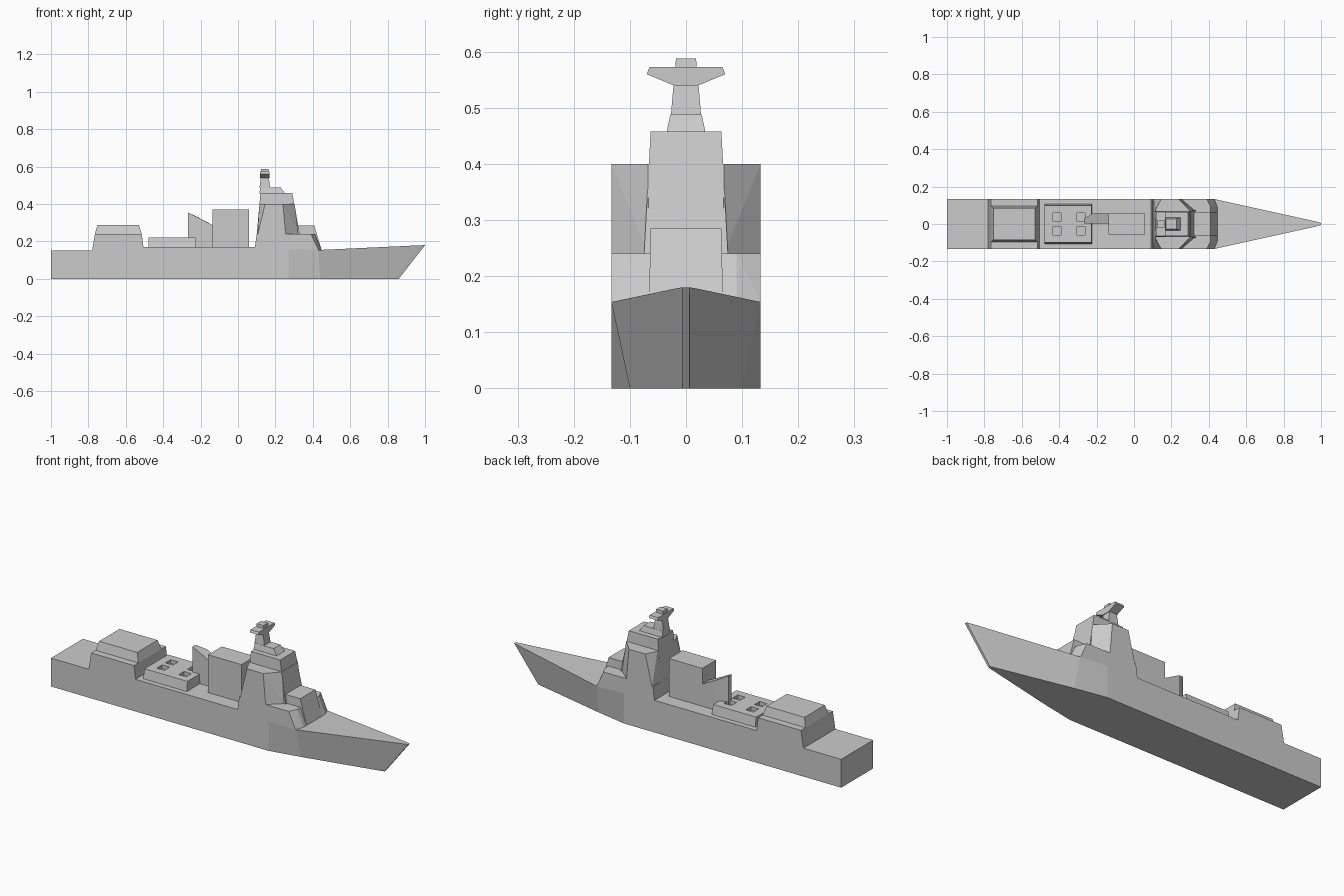
import bpy, bmesh

if "Cube" in bpy.data.objects:
    bpy.data.objects.remove(bpy.data.objects["Cube"])

W = 0.133  # half beam


def make(name, bm):
    bmesh.ops.recalc_face_normals(bm, faces=bm.faces)
    me = bpy.data.meshes.new(name)
    bm.to_mesh(me)
    bm.free()
    ob = bpy.data.objects.new(name, me)
    bpy.context.collection.objects.link(ob)
    return ob


def solid(name, pts, mirror=True):
    """Flat-faced convex block from its corner points, mirrored across y."""
    bm = bmesh.new()
    for x, y, z in pts:
        for s in ((1, -1) if mirror else (1,)):
            bm.verts.new((x, y * s, z))
    bmesh.ops.remove_doubles(bm, verts=bm.verts, dist=1e-5)
    r = bmesh.ops.convex_hull(bm, input=bm.verts)
    bmesh.ops.delete(bm, geom=[v for v in r["geom_interior"]
                               if isinstance(v, bmesh.types.BMVert)], context='VERTS')
    bmesh.ops.dissolve_limit(bm, angle_limit=0.01, verts=bm.verts, edges=bm.edges)
    return make(name, bm)


def frustum(name, low, high):
    """Each level is (x0, x1, half_width, z)."""
    return solid(name, [(x, l[2], l[3]) for l in (low, high) for x in l[:2]])


# hull: stations of deck x, half width, z / keel x, half width
stations = [(-1, W, .15, -1, W), (-.775, W, .15, -.775, W), (-.76, W, .17, -.76, W),
            (.09, W, .17, .09, W), (.27, W, .165, .27, W), (.43, W, .154, .44, .100),
            (.97, .014, .179, .835, .012), (1, .006, .18, .86, .006)]
bm = bmesh.new()
rings = [[bm.verts.new(p) for p in ((xd, yd, zd), (xd, -yd, zd), (xb, -yb, 0), (xb, yb, 0))]
         for xd, yd, zd, xb, yb in stations]
for a, b in zip(rings, rings[1:]):
    for i in range(4):
        j = (i + 1) % 4
        bm.faces.new((a[i], a[j], b[j], b[i]))
bm.faces.new(rings[0])
bm.faces.new(rings[-1])
make("hull", bm)

# hangar
frustum("hangar_lower", (-.78, -.503, W, .15), (-.765, -.515, W, .24))
frustum("hangar_upper", (-.765, -.515, .096, .24), (-.752, -.53, .085, .287))

# launcher deck with four recessed hatches
deck = frustum("launcher_deck", (-.48, -.225, .107, .165), (-.478, -.227, .098, .22))
for i, x in enumerate((-.412, -.284)):
    for j, y in enumerate((-.036, .036)):
        cut = solid(f"hatch_cutter_{i}{j}", [(x + sx * .022, y + sy * .022, z)
                    for sx in (-1, 1) for sy in (-1, 1) for z in (.2, .25)], mirror=False)
        cut.hide_render = True
        cut.hide_viewport = True
        mod = deck.modifiers.new(cut.name, 'BOOLEAN')
        mod.object = cut
        mod.operation = 'DIFFERENCE'
        mod.solver = 'EXACT'

# funnel and the tapered fin behind it
frustum("funnel", (-.135, .06, .057, .165), (-.135, .06, .057, .37))
solid("funnel_fin", [(-.268, .003, .165), (-.268, .028, .165), (-.22, .057, .165),
                     (-.135, .003, .165), (-.135, .057, .165),
                     (-.268, .003, .355), (-.268, .028, .355), (-.22, .057, .332),
                     (-.135, .003, .287), (-.135, .057, .287)], mirror=False)

# bridge: full-width base, faceted tower, narrow core
solid("bridge_base", [(.09, W, .165), (.43, W, .153), (.447, .09, .153),
                      (.10, W, .24), (.39, W, .24), (.41, .09, .24)])
solid("bridge_tower", [(.10, .08, .235), (.105, W, .235), (.255, W, .235), (.33, .066, .235),
                       (.115, .075, .40), (.145, W, .40), (.24, W, .40), (.302, .068, .40)])
frustum("bridge_core", (.10, .331, .075, .235), (.12, .29, .063, .458))
frustum("bridge_front_step", (.28, .447, .066, .154), (.28, .408, .063, .285))

# mast
frustum("mast_base", (.115, .252, .035, .455), (.118, .228, .028, .488))
frustum("mast_column", (.115, .172, .027, .485), (.122, .164, .022, .545))
solid("mast_arms", [(x, y, z) for x in (.118, .168)
                    for y, z in ((.022, .54), (.07, .56), (.065, .573))])
frustum("mast_top", (.122, .164, .019, .57), (.122, .162, .018, .588))
